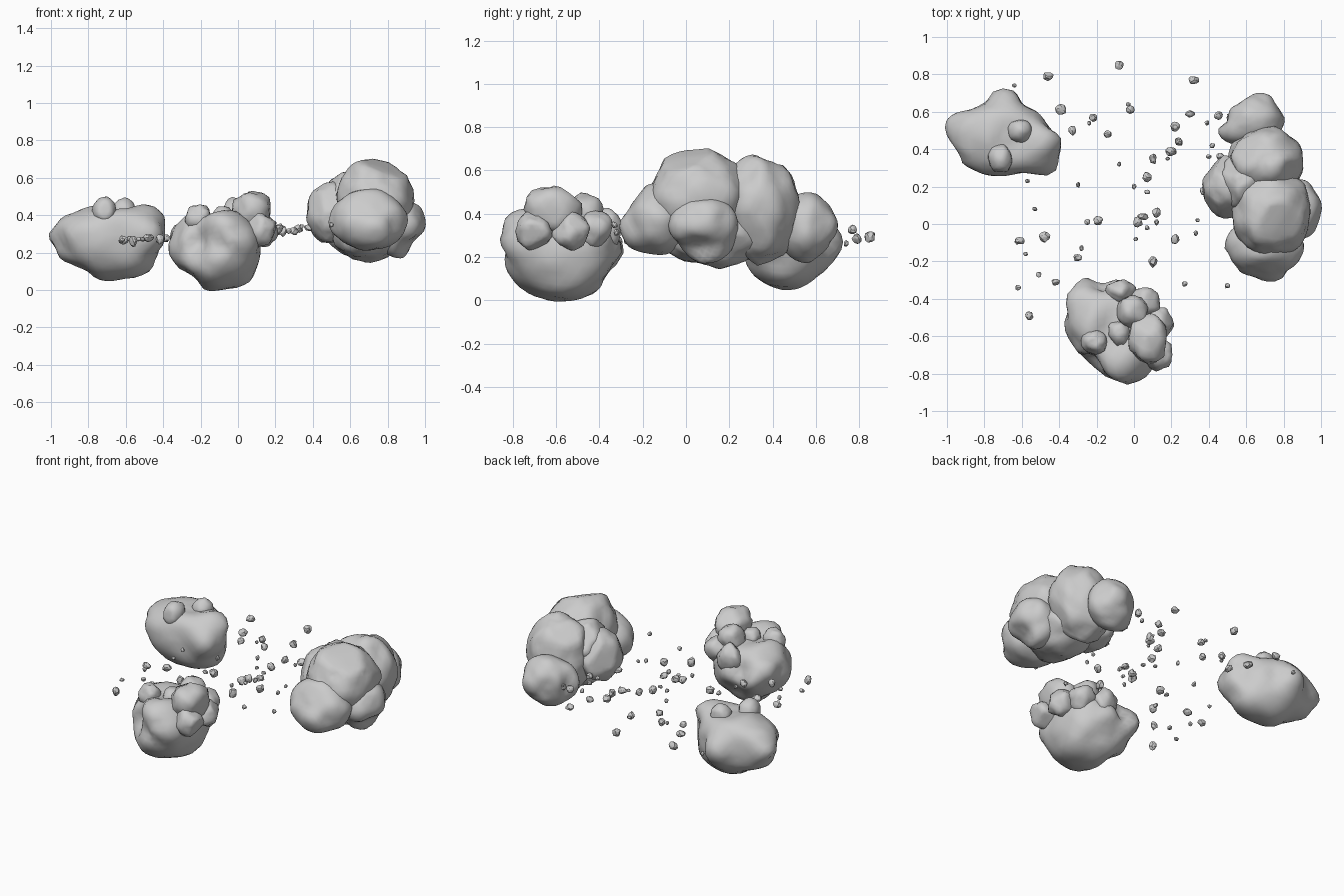
import bpy, bmesh, random
from mathutils import Vector, noise

random.seed(7)


def rock(name, centre, radii, seed, pulls=(), cuts=9, rough=0.1, sub=4, low=0.82):
    """Lumpy ellipsoid; pulls are surface points it must pass through, cuts are worn planes."""
    rng = random.Random(seed)
    c, r = Vector(centre), Vector(radii)
    off = Vector((seed * 3.7, seed * 1.3, seed * 2.1))
    ctrl = []
    for p in pulls:
        u = Vector([(p[i] - c[i]) / r[i] for i in range(3)])
        ctrl.append((u.normalized(), u.length))
    planes = [(Vector([rng.gauss(0, 1) for _ in range(3)]).normalized(), rng.uniform(low, 0.96))
              for _ in range(cuts)]
    bm = bmesh.new()
    bmesh.ops.create_icosphere(bm, subdivisions=sub, radius=1)
    for v in bm.verts:
        d = v.co.normalized()
        k = 1.0
        if ctrl:
            ws = [1 / (1.012 - d.dot(u)) ** 2 for u, _ in ctrl]
            k = sum(w * l for w, (_, l) in zip(ws, ctrl)) / sum(ws)
        k *= 1 + rough * noise.noise(d * 1.8 + off) + rough * 0.35 * noise.noise(d * 4.5 + off)
        q = d * k
        if not ctrl:
            for n, h in planes:
                over = q.dot(n) - h
                if over > 0:
                    q -= n * over * 0.85
        v.co = Vector([c[i] + q[i] * r[i] for i in range(3)])
    me = bpy.data.meshes.new(name)
    bm.to_mesh(me)
    bm.free()
    for poly in me.polygons:
        poly.use_smooth = sub > 2
    ob = bpy.data.objects.new(name, me)
    bpy.context.collection.objects.link(ob)
    return ob


# Left asteroid: wedge shaped body with two knobs
rock("left_asteroid_body", (-.7, .46, .27), (.28, .2, .2), 1, [
    (-1, .55, .28), (-.98, .48, .22), (-.93, .39, .26), (-.87, .29, .28), (-.79, .265, .27),
    (-.6, .27, .27), (-.43, .28, .3), (-.4, .37, .28), (-.47, .53, .3), (-.58, .63, .28),
    (-.67, .72, .27), (-.83, .63, .28), (-.68, .45, .05), (-.85, .45, .12), (-.5, .42, .09),
    (-.43, .42, .19), (-.42, .42, .42), (-.65, .46, .43), (-.85, .46, .43), (-.96, .5, .36)],
    rough=.05)
rock("left_asteroid_knob_back", (-.61, .5, .42), (.065, .065, .07), 2, sub=3)
rock("left_asteroid_knob_front", (-.715, .35, .42), (.065, .08, .08), 3, sub=3)

# Front asteroid: main body
rock("front_asteroid_body", (-.12, -.57, .22), (.23, .26, .21), 4, [
    (-.36, -.5, .26), (-.35, -.38, .3), (-.27, -.29, .26), (-.18, -.36, .26), (-.07, -.31, .26),
    (.09, -.42, .25), (-.31, -.66, .28), (-.2, -.7, .25), (-.1, -.8, .24), (-.03, -.86, .28),
    (.07, -.81, .28), (.12, -.6, .22), (-.12, -.57, 0), (.04, -.57, .03), (-.25, -.57, .08),
    (-.05, -.83, .17), (-.09, -.75, .05), (-.12, -.44, .03), (-.1, -.35, .14), (.1, -.6, .13),
    (-.12, -.57, .39), (-.28, -.5, .39), (-.03, -.81, .39), (-.31, -.45, .15)],
    rough=.05)
# Front asteroid: cluster of smaller lobes
for i, (c, r) in enumerate([
        ((.08, -.61, .42), (.115, .135, .11)), ((.12, -.7, .32), (.09, .085, .09)),
        ((.13, -.53, .32), (.08, .09, .09)), ((-.01, -.47, .40), (.09, .09, .09)),
        ((.06, -.42, .33), (.08, .085, .09)), ((-.07, -.36, .33), (.08, .065, .09)),
        ((-.08, -.58, .38), (.06, .075, .07)), ((-.21, -.63, .385), (.075, .065, .075))]):
    rock("front_asteroid_lobe_%d" % (i + 1), c, r, 10 + i, sub=3, rough=.2, low=.75)

# Right asteroid: arching chain of large lobes
for i, (name, c, r, pulls) in enumerate([
        ("crown", (.73, .06, .475), (.21, .235, .235), ()),
        ("middle", (.70, .33, .42), (.205, .19, .25), ()),
        ("back", (.64, .56, .34), (.16, .13, .16), [
            (.46, .47, .33), (.5, .57, .34), (.57, .65, .33), (.7, .695, .34), (.77, .63, .34),
            (.8, .53, .34), (.64, .55, .5), (.64, .5, .19), (.64, .65, .24), (.64, .67, .42),
            (.64, .42, .34)]),
        ("front", (.7, -.13, .37), (.2, .15, .16), [
            (.49, -.08, .35), (.53, -.2, .36), (.6, -.27, .34), (.73, -.3, .3), (.86, -.22, .36),
            (.9, -.1, .38), (.7, -.12, .54), (.7, -.14, .21), (.57, -.12, .25), (.7, -.25, .45),
            (.84, -.14, .25)]),
        ("left", (.5, .2, .41), (.135, .17, .165), ()),
        ("shoulder", (.58, .22, .48), (.12, .15, .15), ()),
        ("right", (.87, .08, .35), (.12, .14, .13), [
            (.99, .12, .41), (.97, 0, .4), (.94, -.06, .36), (.93, .22, .38), (.97, .17, .36),
            (.85, .11, .17), (.92, .06, .26), (.89, .08, .48), (.75, .08, .35)]),
        ("under", (.69, .14, .31), (.2, .23, .16), ())]):
    rock("right_asteroid_" + name, c, r, 40 + i, pulls, rough=.05 if pulls else .12)

# Debris drifting between the asteroids, on a slightly tilted plane
large = [(-.33, .5), (-.22, .57), (.3, .59), (.32, .77), (.2, .39), (.1, .35), (.24, .44),
         (.22, .52), (.46, .36), (.45, .58), (.07, .25), (-.19, .02), (.12, .06), (.05, .04),
         (.02, .01), (.22, -.08), (.1, -.2), (-.3, -.18), (-.48, -.07), (-.61, -.09),
         (-.42, -.31), (-.56, -.49), (-.08, .85), (-.46, .79), (-.39, .61), (-.02, .61),
         (-.14, .48), (.52, .57), (.38, .18), (.45, .15)]
small = [(-.64, .74), (-.24, .54), (.18, .35), (-.57, .23), (-.47, .29), (-.3, .21), (-.53, .08),
         (0, .2), (.07, .17), (-.08, .32), (.4, .36), (.42, .42), (.39, .54), (.48, .49),
         (.07, -.02), (.01, -.08), (.12, .01), (.34, .02), (.33, -.05), (.5, -.33), (.27, -.32),
         (-.58, -.16), (-.51, -.27), (-.62, -.34), (-.28, -.13), (-.25, .01), (-.03, .64)]
for kind, spots, size in (("large", large, .026), ("small", small, .014)):
    for i, (x, y) in enumerate(spots):
        z = .308 + .065 * x + random.uniform(-.012, .012)
        r = [size * random.uniform(.8, 1.2) for _ in range(3)]
        rock("debris_%s_%d" % (kind, i + 1), (x, y, z), r, 60 + i, rough=.35, sub=2, low=.7)
